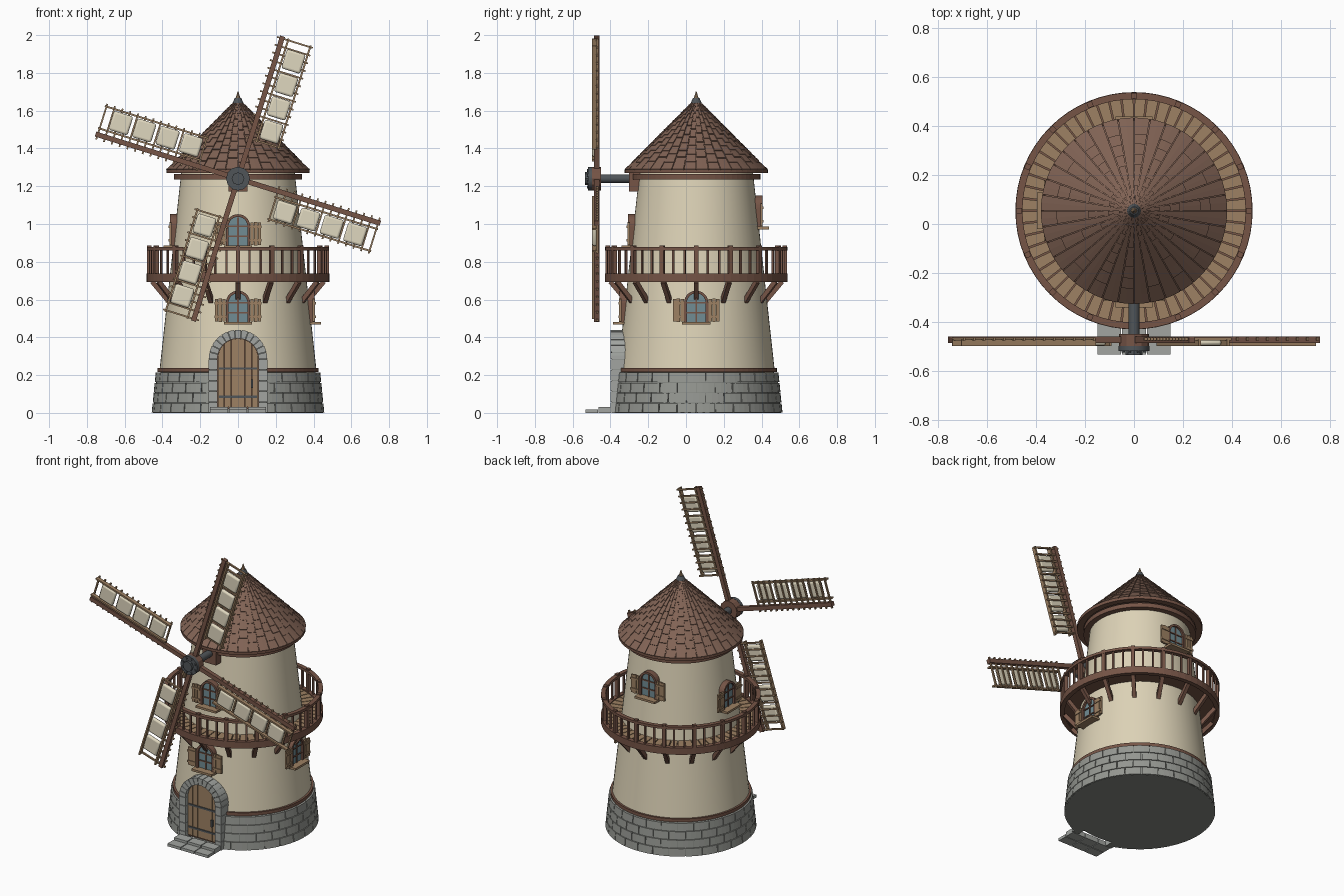
import bpy, bmesh, random
from math import sin, cos, pi, sqrt, radians
from mathutils import Matrix, Vector

random.seed(4)
if "Cube" in bpy.data.objects:
    bpy.data.objects.remove(bpy.data.objects["Cube"])

CY = 0.054      # tower axis
TAU = 2 * pi


def material(name, r, g, b):
    m = bpy.data.materials.new(name)
    m.use_nodes = True
    m.diffuse_color = (r, g, b, 1)
    m.node_tree.nodes["Principled BSDF"].inputs["Base Color"].default_value = (r, g, b, 1)
    return m


PLASTER = material("cream plaster", .72, .645, .47)
ROOF = material("roof brown", .22, .125, .09)
WOOD = material("dark wood", .18, .09, .062)
TAN = material("tan wood", .34, .22, .125)
STONE = material("grey stone", .30, .31, .285)
PALE_STONE = material("pale stone", .36, .375, .355)
MORTAR = material("mortar", .23, .24, .22)
IRON = material("iron", .08, .09, .098)
GLASS = material("blue glass", .165, .265, .295)
SAIL = material("sail cloth", .74, .68, .52)


def polar(r, a, z):
    """Point around the tower axis; angle 0 is the front, growing towards +x."""
    return Vector((r * sin(a), CY - r * cos(a), z))


def at(x, y, z):
    return Matrix.Translation((x, y, z))


class Part:
    def __init__(self, matrix=None):
        self.bm = bmesh.new()
        self.m = matrix or Matrix()

    def box(self, c, s, rot=None):
        m = self.m @ at(*c) @ (rot or Matrix()) @ Matrix.Diagonal((*s, 1))
        bmesh.ops.create_cube(self.bm, size=1, matrix=m)

    def beam(self, p, q, w):
        d = q - p
        rot = d.to_track_quat('Z', 'Y').to_matrix().to_4x4()
        self.box((p + q) / 2, (w, w, d.length), rot)

    def rod(self, c, r, depth, segs=16, axis='Y', tip=None):
        rot = Matrix.Rotation(pi / 2, 4, 'X') if axis == 'Y' else Matrix()
        bmesh.ops.create_cone(self.bm, cap_ends=True, segments=segs, radius1=r,
                              radius2=r if tip is None else tip, depth=depth,
                              matrix=self.m @ at(*c) @ rot)

    def loft(self, loops, cyclic=False):
        rings = [[self.bm.verts.new(self.m @ Vector(p)) for p in lp] for lp in loops]
        n = len(rings[0])
        pairs = list(zip(rings, rings[1:])) + ([(rings[-1], rings[0])] if cyclic else [])
        for a, b in pairs:
            for i in range(n):
                j = (i + 1) % n
                self.bm.faces.new((a[i], a[j], b[j], b[i]))
        if not cyclic:
            self.bm.faces.new(rings[0])
            self.bm.faces.new(rings[-1])

    def sweep(self, prof, a0=0, a1=TAU, segs=64):
        full = a1 - a0 > TAU - 1e-4
        self.loft([[polar(r, a0 + (a1 - a0) * k / segs, z) for r, z in prof]
                   for k in range(segs + (0 if full else 1))], full)

    def ring(self, r0, r1, z0, z1, **kw):
        self.sweep([(r0, z0), (r1, z0), (r1, z1), (r0, z1)], **kw)

    def plate(self, outline, y0, y1):
        self.loft([[(x, y, z) for x, z in outline] for y in (y0, y1)])

    def done(self, name, mat, smooth=False, bevel=0):
        bmesh.ops.recalc_face_normals(self.bm, faces=self.bm.faces)
        me = bpy.data.meshes.new(name)
        self.bm.to_mesh(me)
        self.bm.free()
        me.materials.append(mat)
        o = bpy.data.objects.new(name, me)
        bpy.context.collection.objects.link(o)
        if bevel:
            b = o.modifiers.new("soft edges", 'BEVEL')
            b.width, b.segments = bevel, 3
        if smooth:
            bpy.ops.object.select_all(action='DESELECT')
            o.select_set(True)
            bpy.context.view_layer.objects.active = o
            bpy.ops.object.shade_smooth_by_angle(angle=radians(40))


def arch(w, z0, spring, n=14):
    """Arched outline from bottom right over the top to bottom left."""
    return [(w, z0)] + [(w * cos(pi * k / n), spring + w * sin(pi * k / n))
                        for k in range(n + 1)] + [(-w, z0)]


def wall(z):
    return .415 - .113 * (z - .23) / 1.03


# Tower wall, drawn in behind the stone base
p = Part()
p.loft([[polar(r, TAU * k / 64, z) for k in range(64)]
        for r, z in ((.395, .02), (.395, .2), (wall(.22), .22), (wall(1.275), 1.275))])
p.done("tower_wall", PLASTER, True)

# Stone base, left open behind the door
DOOR = .29
p = Part()
p.sweep([(.3, 0), (.449, 0), (.429, .212), (.3, .212)], DOOR, TAU - DOOR, 64)
p.loft([[polar(.405, TAU * k / 64, z) for k in range(64)] for z in (0, .028)])
p.done("base_mortar", MORTAR)
p = Part()
rows, count = 4, 28
for row in range(rows):
    z0, z1 = row * .054 + .001, row * .054 + .051
    r0, r1 = .457 - .1 * z0, .457 - .1 * z1
    for k in range(count):
        a = TAU * (k + .5 * (row % 2)) / count
        lo, hi = a + .005, a + TAU / count - .005
        lo, hi = max(lo, DOOR), min(hi, TAU - DOOR)
        if hi - lo > .03:
            p.sweep([(.40, z0), (r0, z0), (r1, z1), (.40, z1)], lo, hi, 3)
p.done("base_stones", STONE)
p = Part()
p.ring(.39, .427, .217, .238, a0=.34, a1=TAU - .34)
p.done("base_trim", WOOD)

# Doorway: stone surround, planks, ironwork, steps
SPR, IN, OUT = .285, .11, .155
p = Part()
path = list(zip(arch(OUT - .004, 0, SPR), arch(IN, 0, SPR)))
p.loft([[(o[0], -.392, o[1]), (i[0], -.392, i[1]), (i[0], -.29, i[1]), (o[0], -.29, o[1])]
        for o, i in path])
p.done("door_surround_mortar", MORTAR)
p = Part()
for s in (-1, 1):
    for k in range(5):
        p.box((s * (IN + OUT) / 2, -.345, .0285 + k * .057), (OUT - IN + .002, .11, .054))
for k in range(13):
    angs = [pi * (k + t) / 13 for t in (.04, .5, .96)]
    p.loft([[(r * cos(a), y, SPR + r * sin(a)) for r, y in
             ((IN - .001, -.40), (OUT, -.40), (OUT, -.29), (IN - .001, -.29))] for a in angs])
p.done("door_surround", PALE_STONE)
p = Part()
p.plate(arch(IN, .02, SPR), -.366, -.29)
p.done("door_backing", WOOD)
p = Part()
for k in range(6):
    xs = [-.108 + .036 * k + .001 + .034 * t / 4 for t in range(5)]
    p.plate([(xs[0], .03), (xs[-1], .03)] +
            [(x, SPR + sqrt(max(0, .108 ** 2 - x * x))) for x in reversed(xs)], -.374, -.35)
p.done("door_planks", TAN)
p = Part()
for z in (.085, .235):
    p.box((0, -.375, z), (.2, .008, .012))
p.box((.075, -.382, .155), (.01, .016, .045))
p.done("door_ironwork", IRON)
p = Part()
for y, z in ((-.499, .018), (-.43, .032)):
    for x in (-.101, 0, .101):
        p.box((x, y, z / 2), (.096, .065, z))
p.done("door_steps", PALE_STONE)

# Windows: (angle, sill height)
for n, (ang, z) in enumerate(((0, .48), (0, .885), (pi / 2, .48), (-pi / 2, .885), (pi, .985))):
    m = at(*polar(wall(z) + .002, ang, z)) @ Matrix.Rotation(ang, 4, 'Z')
    tag = "_%d" % (n + 1)
    p = Part(m)
    path = list(zip(arch(.064, 0, .103), arch(.05, 0, .103)))
    p.loft([[(o[0], -.016, o[1]), (i[0], -.016, i[1]), (i[0], .05, i[1]), (o[0], .05, o[1])]
            for o, i in path])
    p.box((0, -.004, .075), (.008, .01, .15))
    for h in (.05, .103):
        p.box((0, -.004, h), (.1, .01, .007))
    p.done("window_frame" + tag, WOOD)
    p = Part(m)
    p.plate(arch(.052, 0, .103), -.003, .05)
    p.done("window_glass" + tag, GLASS)
    p = Part(m)
    p.box((0, -.015, -.006), (.15, .07, .014))
    for s in (-1, 1):
        for k in range(3):
            p.box((s * (.074 + .02 * k), -.012, .064), (.018, .012, .118 + .006 * (k % 2)))
        for h in (.03, .1):
            p.box((s * .094, -.015, h), (.06, .016, .013))
    p.done("window_sill_and_shutters" + tag, TAN)

# Balcony deck
p = Part()
p.ring(.33, .46, .702, .716)
p.done("deck_underside", WOOD)
p = Part()
for k in range(56):
    a = TAU * k / 56
    p.ring(.34, .46, .714, .731, a0=a + .007, a1=a + TAU / 56 - .007, segs=1)
p.done("deck_planks", TAN)

# Balcony rim, railing and braces
p = Part()
p.ring(.455, .484, .693, .738)
p.ring(.455, .483, .860, .877)
p.done("balcony_rim_and_handrail", WOOD)
p = Part()
for k in range(48):
    a, w, top = TAU * k / 48, .011, .865
    if k % 3 == 0:
        w, top = .023, .885
        p.beam(polar(.355, a, .575), polar(.455, a, .695), .024)
    p.box(polar(.469, a, (.73 + top) / 2), (w, w, top - .73), Matrix.Rotation(a, 4, 'Z'))
p.done("balcony_posts_and_braces", WOOD)

# Roof: columns of overlapping shingles with staggered ends
p = Part()
p.loft([[polar(r, TAU * k / 64, z) for k in range(64)] for r, z in ((.373, 1.282), (.004, 1.66))])
p.done("roof_core", ROOF)
p = Part()
ROWS, COLS = 9, 36
for col in range(COLS):
    a = TAU * col / COLS
    for row in range(ROWS):
        shift = .5 * (col % 2) + random.uniform(-.12, .12)
        t0 = (row + shift * (row > 0)) / ROWS
        t1 = min((row + 1.7) / ROWS, .985)
        (ra, za), (rb, zb) = [(.376 * (1 - t), 1.284 + .378 * t) for t in (t0, t1)]
        g = min(.0018 / ra, .03)
        p.sweep([(ra, za), (ra + .004, za + .006), (rb + .001, zb + .001), (rb, zb)],
                a + g, a + TAU / COLS - g, 2)
p.done("roof_shingles", ROOF)
p = Part()
p.ring(.34, .379, 1.270, 1.286)
p.ring(.28, .340, 1.235, 1.264)
p.done("roof_eave_rings", WOOD)
p = Part()
p.rod((0, CY, 1.654), .029, .026, 12, 'Z', .017)
p.done("finial_cap", IRON)
p = Part()
p.rod((0, CY, 1.682), .014, .04, 8, 'Z', .002)
p.done("finial_spike", TAN)

# Axle and hub
HZ = 1.24
p = Part()
p.rod((0, -.33, HZ), .023, .26)
p.rod((0, -.508, HZ), .063, .022, 12)
p.rod((0, -.522, HZ), .034, .024, 8)
for k in range(8):
    a = TAU * (k + .5) / 8
    p.rod((.048 * sin(a), -.52, HZ + .048 * cos(a)), .008, .01, 6)
p.done("axle_and_hub_plate", IRON, True)
p = Part()
p.rod((0, -.474, HZ), .062, .05, 12)
p.box((0, -.265, 1.222), (.1, .075, .1))
p.done("hub_and_axle_block", WOOD)

# Four sails: local z runs along the spar, local x across the lattice
for n in range(4):
    m = at(0, -.472, HZ) @ Matrix.Rotation(radians(17.4 + 90 * n), 4, 'Y')
    tag = "_%d" % (n + 1)
    p = Part(m)
    p.box((0, 0, .395), (.027, .028, .79))
    p.done("sail_spar" + tag, WOOD)
    p = Part(m)
    for k in range(14):
        p.box((.072, .002, .222 + .0428 * k), (.198, .012, .009))
    for v in (.034, .156):
        p.box((v, -.012, .5), (.01, .026, .575))
    p.done("sail_lattice" + tag, TAN)
    p = Part(m)
    for k in range(4):
        p.box((.095, -.012, .29 + .13 * k), (.104, .025, .106))
    p.done("sail_cloth" + tag, SAIL, True, .012)
